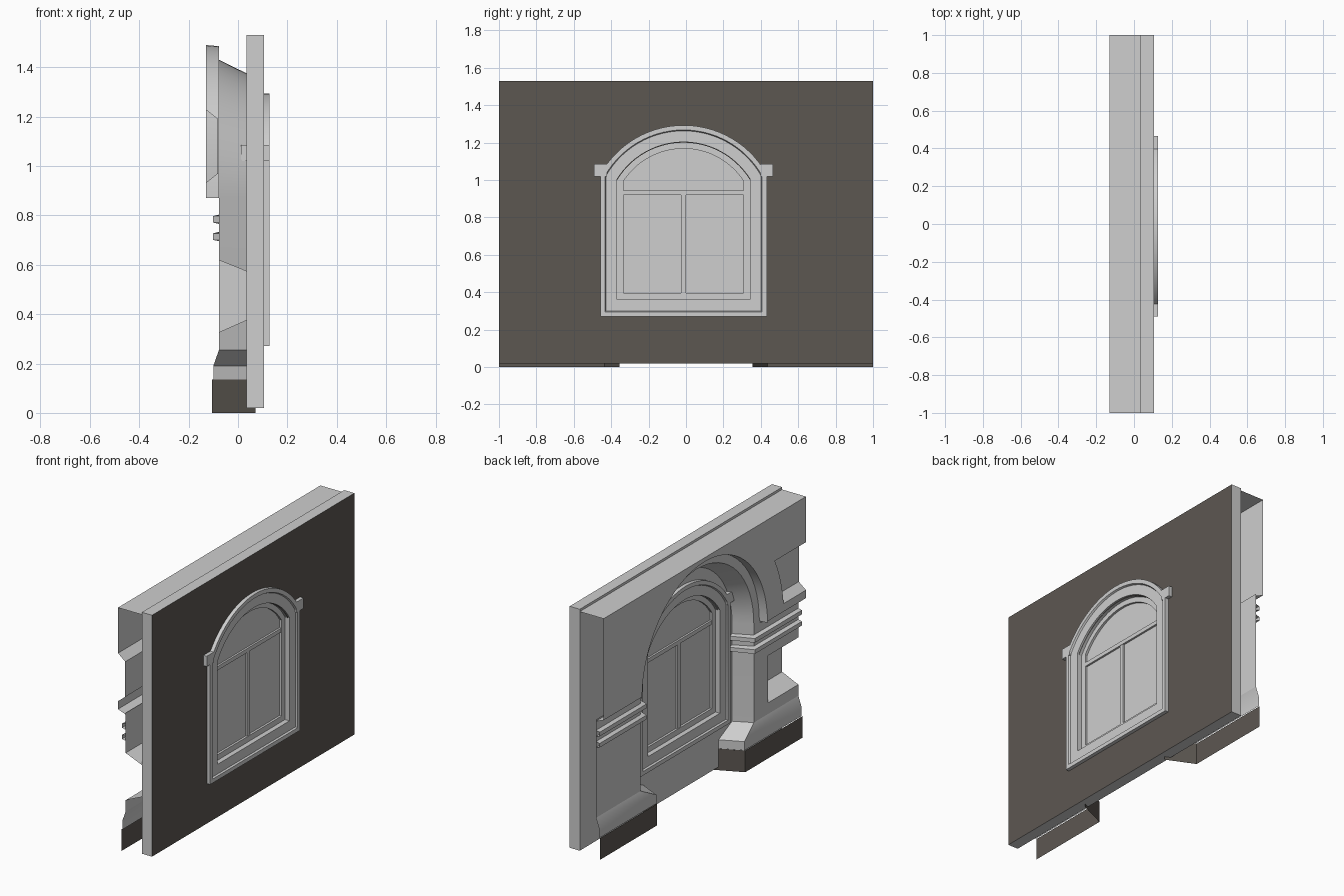
import bpy, bmesh
from math import sin, cos, pi, sqrt, asin, radians

old = bpy.data.objects.get("Cube")
if old:
    bpy.data.objects.remove(old, do_unlink=True)


def material(name, rgb):
    m = bpy.data.materials.new(name)
    m.use_nodes = True
    m.diffuse_color = (*rgb, 1)
    m.node_tree.nodes["Principled BSDF"].inputs["Base Color"].default_value = (*rgb, 1)
    return m


STONE = material("pale_stone", (0.62, 0.62, 0.62))
BROWN = material("dark_brown", (0.108, 0.096, 0.083))


class Part:
    """Collects strips and flat panels into one object."""

    def __init__(self, name):
        self.name, self.bm = name, bmesh.new()

    def loft(self, *paths, closed=False):
        rows = [[self.bm.verts.new(p) for p in path] for path in paths]
        n = len(rows[0])
        for a, b in zip(rows, rows[1:]):
            for i in range(n if closed else n - 1):
                j = (i + 1) % n
                self.bm.faces.new((a[i], a[j], b[j], b[i]))

    def panel(self, path):
        self.bm.faces.new([self.bm.verts.new(p) for p in path])

    def box(self, x, y, z):
        corners = lambda h: [(x[0], y[0], h), (x[1], y[0], h), (x[1], y[1], h), (x[0], y[1], h)]
        self.loft(corners(z[0]), corners(z[1]), closed=True)
        self.panel(corners(z[0]))
        self.panel(corners(z[1]))

    def finish(self, mats=(STONE,), outward=False, rule=None):
        bm = self.bm
        bmesh.ops.remove_doubles(bm, verts=bm.verts, dist=0.0005)
        bm.normal_update()
        if outward:
            bmesh.ops.recalc_face_normals(bm, faces=bm.faces)
        else:  # open shell: every face looks to the facade side or up
            for f in bm.faces:
                n = f.normal
                if n.x > 0.001 or (abs(n.x) <= 0.001 and n.z < 0):
                    f.normal_flip()
        bm.normal_update()
        for f in bm.faces:
            f.smooth = True
            if rule:
                f.material_index = rule(f)
        me = bpy.data.meshes.new(self.name)
        bm.to_mesh(me)
        bm.free()
        for m in mats:
            me.materials.append(m)
        me.set_sharp_from_angle(angle=radians(30))
        ob = bpy.data.objects.new(self.name, me)
        bpy.context.collection.objects.link(ob)


# Main levels: wall faces, pier face, upper face, arch spring, cornice top
BACK, WALL, PIER, UPPER = 0.105, 0.035, -0.077, -0.13
SPRING, TOP = 0.87, 1.515
YC, ZC = -0.013, 0.785   # window arch centre


def window(x, hw, zb, r, n=28):
    """Closed arched outline from bottom left round to bottom right."""
    a = asin(hw / r)
    arc = [(x, YC + r * sin(t), ZC + r * cos(t))
           for t in (-a + 2 * a * i / n for i in range(n + 1))]
    return [(x, YC - hw, zb)] + arc + [(x, YC + hw, zb)]


def arch(x, r, start=None, n=32):
    """Semicircle across the bay, optionally with straight legs to a start height."""
    pts = [(x, r * cos(pi * i / n), SPRING + r * sin(pi * i / n)) for i in range(n + 1)]
    if start is not None:
        pts = [(x, r, start)] + pts + [(x, -r, start)]
    return pts


def arc_between(x, r, z0, z1, n=8):
    """Part of a circle round the arch centre, from height z0 to z1."""
    return [(x, sqrt(r * r - (z - SPRING) ** 2), z)
            for z in (z0 + (z1 - z0) * i / n for i in range(n + 1))]


def flip(path, s):
    return [(x, s * y, z) for x, y, z in path]


# Back wall with the window opening, dark on its rear face
OPEN = (0.355, 0.355, 0.415)
wall = Part("wall")
for s in (1, -1):
    def outer(x):
        return [(x, YC, 0.02), (x, s, 0.02), (x, s, 1.53), (x, YC, 1.53)]

    def inner(x):
        ring = window(x, *OPEN)
        half = [p for p in ring if s * (p[1] - YC) > -1e-6]
        half = half if s < 0 else half[::-1]
        return [(x, YC, OPEN[1])] + half
    for x in (WALL, BACK):
        wall.panel(outer(x) + inner(x)[::-1])
    wall.loft(outer(WALL), outer(BACK))
    wall.loft(inner(WALL), inner(BACK))
wall.finish((STONE, BROWN), outward=True, rule=lambda f: int(f.normal.x > 0.9))

# Window surround, the same on both faces of the wall
trim = Part("window_surround")
for side in (1, -1):
    X = lambda d: 0.07 + side * d
    steps = [(0, 0.035), (0, 0.058), (0.025, 0.058), (0.03, 0.047), (0.09, 0.047),
             (0.09, 0.016), (0.125, 0.016), (0.125, 0.002)]
    trim.loft(*[window(X(p), 0.445 - d, 0.27 + d, 0.508 - d) for d, p in steps], closed=True)
    for s in (1, -1):  # ears at the foot of the arch
        trim.box(sorted((X(0.034), X(0.058))),
                 sorted((YC + s * 0.41, YC + s * 0.478)), (1.02, 1.085))
trim.finish(outward=True)

# Window pane with mullion, transom and lower rail
pane = Part("window_pane")
for x in (0.068, 0.072):
    pane.panel(window(x, 0.32, 0.395, 0.383))
pane.finish(outward=True)
bars = Part("window_bars")
bars.box((0.058, 0.082), (YC - 0.014, YC + 0.014), (0.395, 0.93))
bars.box((0.056, 0.084), (YC - 0.32, YC + 0.32), (0.92, 0.945))
bars.finish(outward=True)

# Great arch: splayed reveal, recessed ring and outer step
great = Part("great_arch")
great.loft(arch(WALL, 0.505, 0.255), arch(PIER, 0.56, 0.255))
great.loft(arch(PIER, 0.56), arch(PIER, 0.615), arch(UPPER, 0.62))
great.finish()

top = Part("cornice_top")
top.loft([(UPPER, -1, TOP), (UPPER, 1, TOP)], [(WALL, -1, TOP), (WALL, 1, TOP)])
top.finish()


def plan(z, back, front):
    """Plan line of a pier: back corner, front corner, outer end."""
    return [(*back, z), (*front, z), (front[0], 1, z)]


for s, label in ((1, "left"), (-1, "right")):
    niche = s < 0   # only this end has sunk panels

    # Spandrel above the spring line
    sp = Part(label + "_spandrel")
    curve = [p for p in flip(arch(UPPER, 0.62), 1) if p[1] > -1e-6]
    face = curve + [(UPPER, 0, TOP), (UPPER, 1, TOP)]
    if niche:
        edge = lambda x, r, z0, z1: [(x, 1, z0)] + arc_between(x, r, z0, z1) + [(x, 1, z1)]
        rim, floor = edge(UPPER, 0.78, 0.93, 1.23), edge(-0.08, 0.82, 0.97, 1.19)
        face += rim[::-1]
        sp.loft(flip(rim, s), flip(floor, s))
        sp.panel(flip(floor, s))
    face += [(UPPER, 1, 0.88), (UPPER, 0.62, 0.88)]
    sp.panel(flip(face, s))
    sp.loft(flip([(UPPER, 0.62, 0.88), (UPPER, 1, 0.88)], s),
            flip([(PIER, 0.615, 0.86), (PIER, 1, 0.86)], s))
    sp.finish()

    # Pier shaft
    shaft = Part(label + "_pier")
    face = [(PIER, 0.56, SPRING), (PIER, 0.56, 0.255), (PIER, 1, 0.255)]
    if niche:
        cut = lambda x, y, z0, z1: [(x, 1, z0), (x, y, z0), (x, y, z1), (x, 1, z1)]
        rim = cut(PIER, 0.70, 0.325, 0.62)
        face += rim
        shaft.loft(flip(rim, s), flip(cut(WALL, 0.75, 0.375, 0.575), s))
    face += [(PIER, 1, SPRING)]
    shaft.panel(flip(face, s))
    shaft.finish()

    # Impost mouldings wrapping the pier
    imp = Part(label + "_impost")
    for z in (0.695, 0.765):
        rows = [(0, 0), (0.025, 0.006), (0.025, 0.032), (0, 0.038)]
        imp.loft(*[flip(plan(z + h, (WALL, 0.505 - d), (PIER - d, 0.56 - d)), s)
                   for d, h in rows])
    imp.finish()

    # Plinth: dark foot, pale band and sloped weathering
    pl = Part(label + "_plinth")
    foot = ((0.07, 0.355), (-0.105, 0.435))
    band = ((WALL, 0.372), (-0.1, 0.435))
    pl.loft(flip(plan(0, *foot), s), flip(plan(0.135, *foot), s))
    pl.loft(flip(plan(0.135, *band), s), flip(plan(0.19, *band), s),
            flip(plan(0.255, (WALL, 0.505), (PIER, 0.56)), s))
    pl.finish((STONE, BROWN), rule=lambda f: int(f.calc_center_median().z < 0.1))
